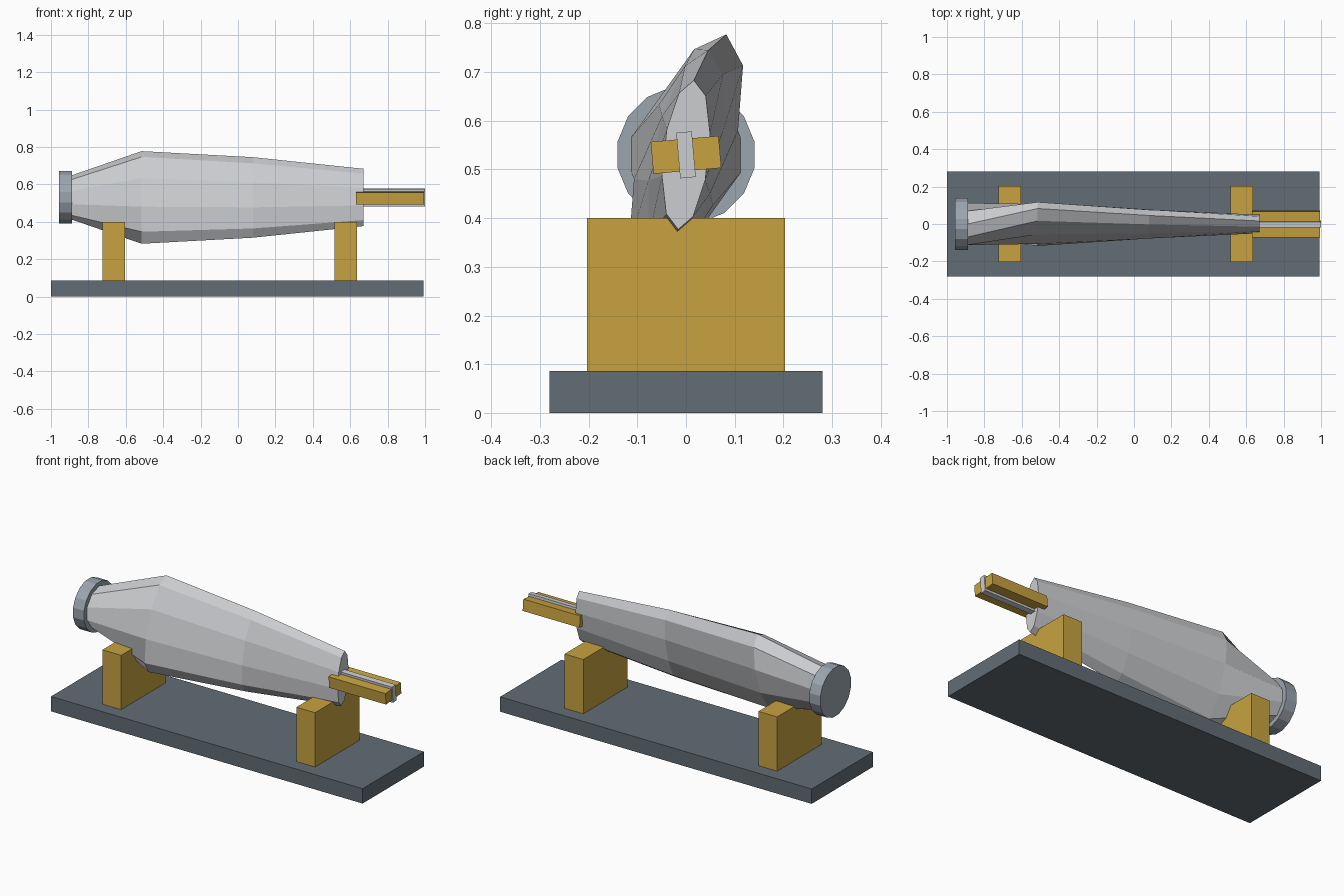
import bpy, bmesh, math
from mathutils import Matrix, Vector

if "Cube" in bpy.data.objects:
    bpy.data.objects.remove(bpy.data.objects["Cube"])


def material(name, rgb):
    m = bpy.data.materials.new(name)
    m.diffuse_color = (*rgb, 1.0)
    m.use_nodes = True
    m.node_tree.nodes["Principled BSDF"].inputs["Base Color"].default_value = m.diffuse_color
    return m


slate = material("slate_grey", (0.122, 0.153, 0.178))
brass = material("brass", (0.58, 0.365, 0.052))
silver = material("pale_silver", (0.60, 0.61, 0.63))
steel = material("blue_steel", (0.33, 0.375, 0.43))

AXIS_Z = 0.53  # height of the blade's long axis


def finish(name, bm, mat):
    bmesh.ops.recalc_face_normals(bm, faces=bm.faces)
    mesh = bpy.data.meshes.new(name)
    bm.to_mesh(mesh)
    bm.free()
    mesh.materials.append(mat)
    obj = bpy.data.objects.new(name, mesh)
    bpy.context.collection.objects.link(obj)
    return obj


def box(name, lo, hi, mat, tilt=0.0):
    """Box between two corners, optionally tilted around the blade axis."""
    lo, hi = Vector(lo), Vector(hi)
    bm = bmesh.new()
    bmesh.ops.create_cube(bm, size=1, matrix=Matrix.Translation((lo + hi) / 2)
                          @ Matrix.Diagonal((*(hi - lo), 1)))
    bmesh.ops.rotate(bm, verts=bm.verts, cent=(0, 0, AXIS_Z),
                     matrix=Matrix.Rotation(tilt, 3, 'X'))
    return finish(name, bm, mat)


def loft(name, stations, sides, mat, phase=0.0):
    """Skin elliptical sections given as (x, half chord, half thickness, lean)."""
    bm = bmesh.new()
    rings = []
    for x, chord, thick, lean in stations:
        s, c = math.sin(math.radians(lean)), math.cos(math.radians(lean))
        ring = []
        for i in range(sides):
            t = 2 * math.pi * (i + phase) / sides
            along, across = chord * math.cos(t), thick * math.sin(t)
            ring.append(bm.verts.new((x, along * s + across * c,
                                      AXIS_Z + along * c - across * s)))
        rings.append(ring)
    for a, b in zip(rings, rings[1:]):
        for i in range(sides):
            j = (i + 1) % sides
            bm.faces.new((a[i], a[j], b[j], b[i]))
    bm.faces.new(rings[0])
    bm.faces.new(rings[-1])
    return finish(name, bm, mat)


# Display stand: plinth and two cradle blocks
box("base_plate", (-1, -0.28, 0), (0.993, 0.28, 0.086), slate)
for name, x in (("rear_support", -0.665), ("front_support", 0.575)):
    box(name, (x - 0.06, -0.203, 0.086), (x + 0.06, 0.203, 0.40), brass)

# Twisted ten-sided blade: round root flattening into a thin tip
loft("blade", [(-0.89, 0.118, 0.118, 0),
               (-0.515, 0.261, 0.090, 18.5),
               (0.08, 0.220, 0.068, 12),
               (0.672, 0.154, 0.047, 6)], 10, silver)

# Root flange disc
loft("root_flange", [(-0.957, 0.143, 0.143, 0),
                     (-0.887, 0.143, 0.143, 0)], 16, steel, phase=0.5)

# Tip tang: upright plate between two brass cheeks, slightly rolled
roll = math.radians(5)
box("tang_plate", (0.63, -0.016, AXIS_Z - 0.047),
    (1.0, 0.016, AXIS_Z + 0.047), silver, roll)
for name, side in (("left_cheek", -1), ("right_cheek", 1)):
    ys = sorted((side * 0.014, side * 0.070))
    box(name, (0.63, ys[0], AXIS_Z - 0.033),
        (0.994, ys[1], AXIS_Z + 0.033), brass, roll)
